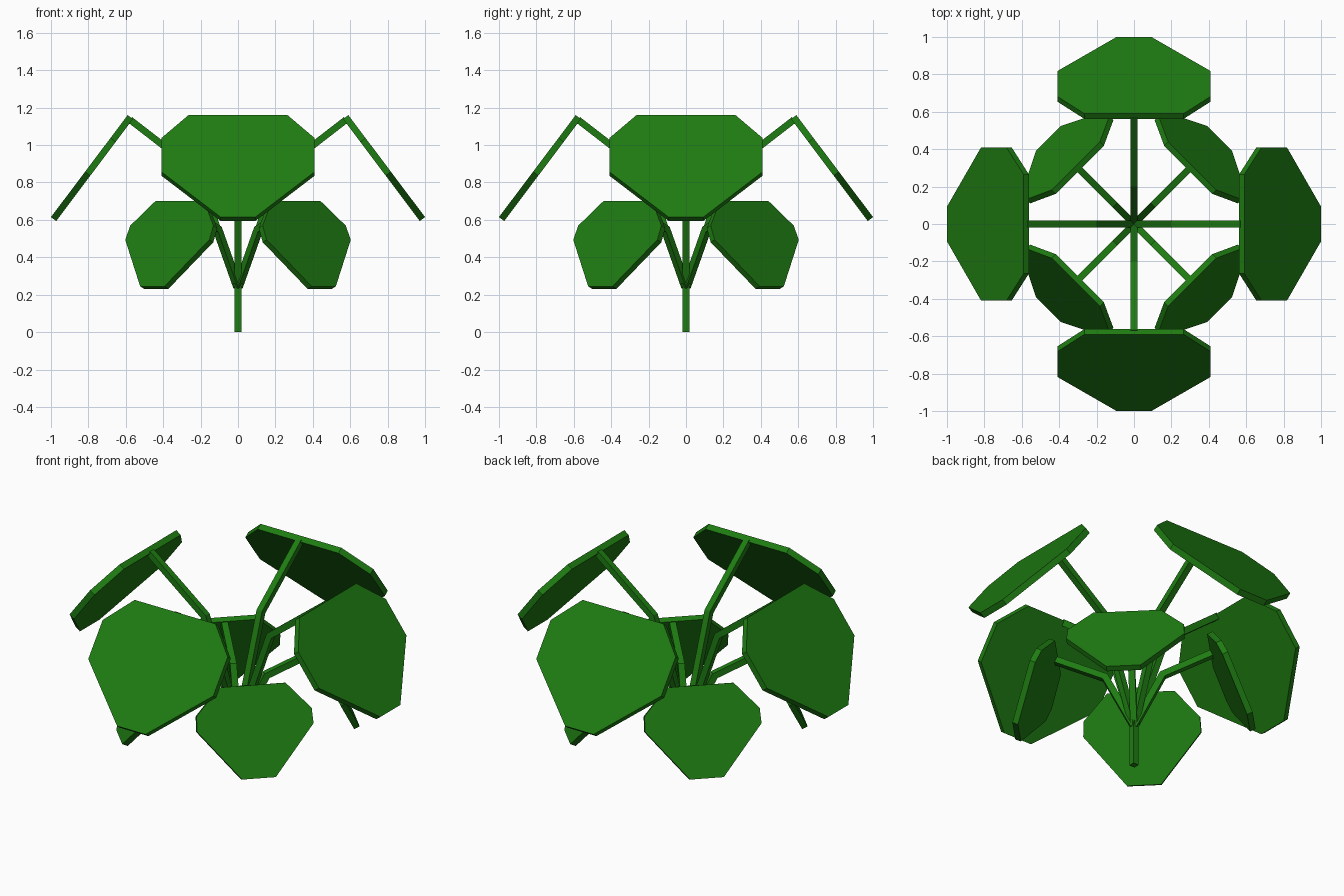
import bpy, bmesh, math
from mathutils import Matrix, Vector

if "Cube" in bpy.data.objects:
    bpy.data.objects.remove(bpy.data.objects["Cube"])

green = bpy.data.materials.new("leaf_green")
green.diffuse_color = (0.013, 0.2, 0.006, 1)
green.use_nodes = True
green.node_tree.nodes["Principled BSDF"].inputs["Base Color"].default_value = green.diffuse_color


def prism(name, ring_a, ring_b, angle):
    """Solid between two matching rings, turned about z."""
    bm = bmesh.new()
    a = [bm.verts.new(p) for p in ring_a]
    b = [bm.verts.new(p) for p in ring_b]
    bm.faces.new(a)
    bm.faces.new(b[::-1])
    for i in range(len(a)):
        j = (i + 1) % len(a)
        bm.faces.new((a[j], a[i], b[i], b[j]))
    bmesh.ops.recalc_face_normals(bm, faces=bm.faces)
    bm.transform(Matrix.Rotation(angle, 4, 'Z'))
    mesh = bpy.data.meshes.new(name)
    bm.to_mesh(mesh)
    bm.free()
    mesh.materials.append(green)
    obj = bpy.data.objects.new(name, mesh)
    bpy.context.collection.objects.link(obj)


def leaf(name, top, bottom, half_outline, thick, angle):
    """Flat eight-sided leaf; half_outline is (fraction down, half width)."""
    top, bottom = Vector((top[0], 0, top[1])), Vector((bottom[0], 0, bottom[1]))
    d = (bottom - top).normalized()
    inward = Vector((d.z, 0, -d.x)) * thick
    outline = half_outline + [(f, -w) for f, w in reversed(half_outline)]
    outer = [top.lerp(bottom, f) + Vector((0, w, 0)) for f, w in outline]
    prism(name, outer, [p + inward for p in outer], angle)


def stem(name, path, half, angle):
    """Square stem along an (r, z) path with mitred bends."""
    pts = [Vector(p) for p in path]
    left, right = [], []
    for i, p in enumerate(pts):
        dirs = [(pts[k + 1] - pts[k]).normalized()
                for k in (i - 1, i) if 0 <= k < len(pts) - 1]
        normals = [Vector((-d.y, d.x)) for d in dirs]
        m = sum(normals, Vector((0, 0))).normalized()
        off = m * half / m.dot(normals[0])
        left.append(p + off)
        right.append(p - off)
    loop = left + right[::-1]
    prism(name, [(p.x, -half, p.y) for p in loop],
          [(p.x, half, p.y) for p in loop], angle)


H = 0.018
# Trunk
stem("trunk", [(0, 0), (0, 0.26)], H, 0)

for i in range(4):
    # Large upper leaves on the axes
    a = i * math.pi / 2
    leaf(f"large_leaf_{i + 1}", (0.59, 1.16), (1.0, 0.615),
         [(0, 0.265), (0.225, 0.41), (0.555, 0.41), (1, 0.093)], 0.035, a)
    stem(f"large_stem_{i + 1}", [(0, 0.24), (0.215, 0.855), (0.577, 1.135)], H, a)
    # Small lower leaves on the diagonals
    a += math.pi / 4
    leaf(f"small_leaf_{i + 1}", (0.44, 0.702), (0.648, 0.245),
         [(0, 0.182), (0.29, 0.314), (0.455, 0.318), (1, 0.092)], 0.033, a)
    stem(f"small_stem_{i + 1}", [(0, 0.24), (0.155, 0.55), (0.435, 0.675)], H, a)
